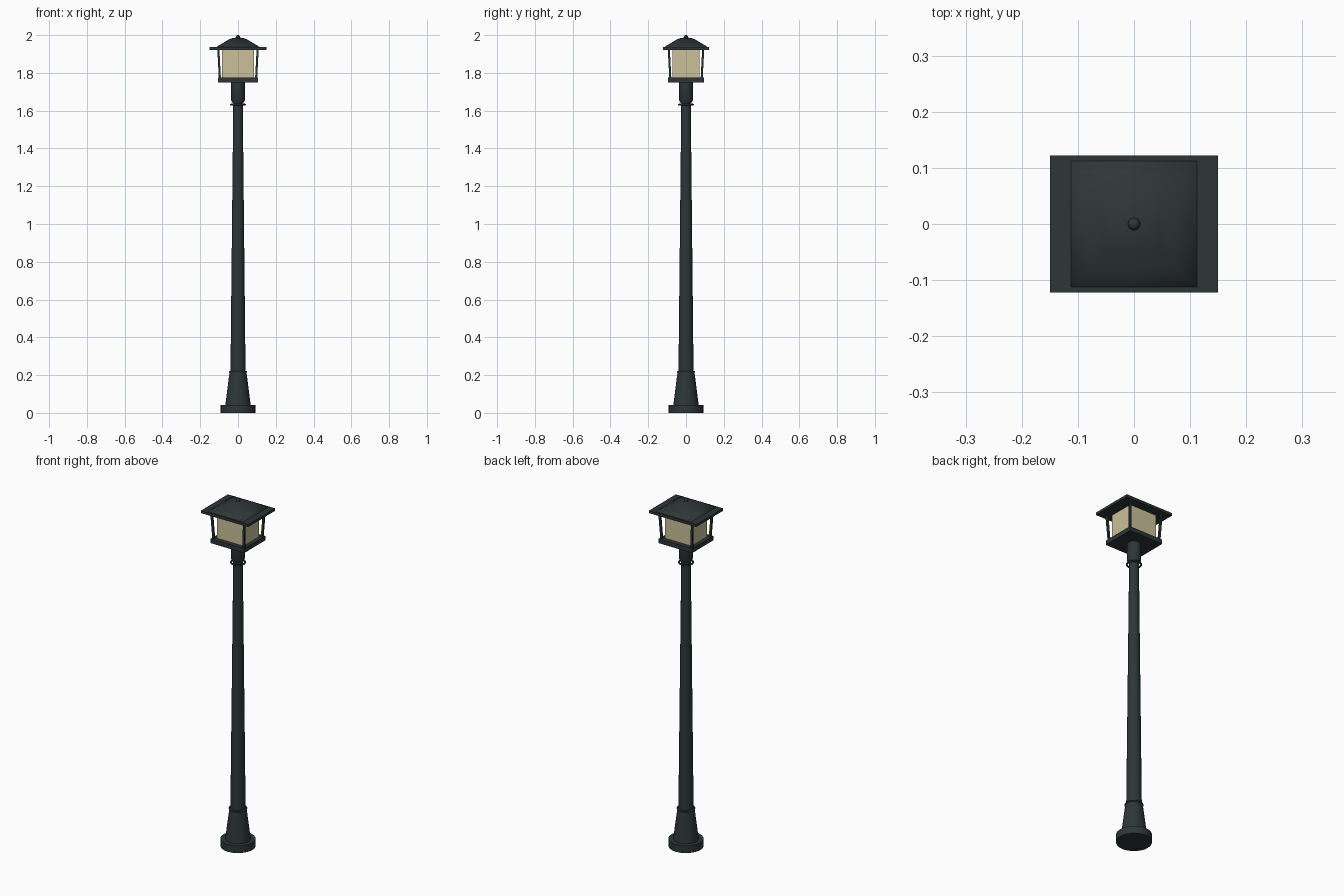
import bpy, bmesh, math
from mathutils import Vector

cube = bpy.data.objects.get("Cube")
if cube:
    bpy.data.objects.remove(cube, do_unlink=True)


def material(name, rgb, rough):
    m = bpy.data.materials.new(name)
    m.use_nodes = True
    m.diffuse_color = (*rgb, 1)
    node = m.node_tree.nodes["Principled BSDF"]
    node.inputs["Base Color"].default_value = (*rgb, 1)
    node.inputs["Roughness"].default_value = rough
    return m


METAL = material("dark green metal", (0.027, 0.037, 0.037), 0.5)
GLASS = material("warm cream glass", (0.60, 0.53, 0.33), 0.4)


def finish(name, bm, mat, smooth=None):
    bmesh.ops.recalc_face_normals(bm, faces=bm.faces)
    mesh = bpy.data.meshes.new(name)
    bm.to_mesh(mesh)
    bm.free()
    mesh.materials.append(mat)
    ob = bpy.data.objects.new(name, mesh)
    bpy.context.collection.objects.link(ob)
    if smooth:
        bpy.ops.object.select_all(action="DESELECT")
        ob.select_set(True)
        bpy.context.view_layer.objects.active = ob
        bpy.ops.object.shade_smooth_by_angle(angle=math.radians(smooth))
    return ob


def lathe(name, profile, sides=24, turn=0, smooth=35):
    """Capped stack of rings from (radius, z) pairs."""
    bm = bmesh.new()
    rings = []
    for r, z in profile:
        angles = [turn + math.tau * i / sides for i in range(sides)]
        rings.append([bm.verts.new((r * math.cos(a), r * math.sin(a), z)) for a in angles])
    for low, high in zip(rings, rings[1:]):
        for i in range(sides):
            j = (i + 1) % sides
            bm.faces.new((low[i], low[j], high[j], high[i]))
    bm.faces.new(rings[0])
    bm.faces.new(rings[-1])
    return finish(name, bm, METAL, smooth)


def box(name, hx, hy, z0, z1, mat):
    bm = bmesh.new()
    bmesh.ops.create_cube(bm, size=1)
    for v in bm.verts:
        v.co = (v.co.x * 2 * hx, v.co.y * 2 * hy, z0 + (v.co.z + 0.5) * (z1 - z0))
    return finish(name, bm, mat)


def collar(name, radius, thick, z):
    bpy.ops.mesh.primitive_torus_add(major_radius=radius, minor_radius=thick,
                                     major_segments=24, minor_segments=8, location=(0, 0, z))
    ob = bpy.context.object
    ob.name = name
    ob.data.materials.append(METAL)
    bpy.ops.object.shade_smooth()


# Foot, flared base and tapering pole
lathe("base_disc", [(0.092, 0), (0.092, 0.042)])
lathe("base_cone", [(0.067, 0.04), (0.045, 0.215)])
lathe("pole", [(0.04, 0.21), (0.025, 1.65)])
lathe("neck", [(0.028, 1.64), (0.036, 1.655), (0.036, 1.755)])
collar("base_collar", 0.044, 0.005, 0.217)
collar("neck_collar", 0.037, 0.005, 1.632)

# Lantern tray, glass and roof plate
box("lantern_tray", 0.107, 0.096, 1.75, 1.775, METAL)
box("lantern_glass", 0.085, 0.071, 1.77, 1.922, GLASS)
box("roof_plate", 0.15, 0.122, 1.921, 1.936, METAL)

# Four corner posts leaning outward
for sx in (-1, 1):
    for sy in (-1, 1):
        side = ("left" if sx > 0 else "right") + ("_back" if sy > 0 else "_front")
        bm = bmesh.new()
        bmesh.ops.create_cube(bm, size=1)
        for v in bm.verts:
            top = v.co.z > 0
            v.co = Vector((sx * (0.104 if top else 0.096) + v.co.x * 0.011,
                           sy * (0.091 if top else 0.083) + v.co.y * 0.011,
                           1.925 if top else 1.77))
        finish("lantern_post_" + side, bm, METAL)

# Square domed roof and finial
corner = math.sqrt(2)
lathe("roof", [(r * corner, z) for r, z in
               [(0.113, 1.935), (0.111, 1.94), (0.075, 1.961), (0.045, 1.979),
                (0.028, 1.985), (0.005, 1.987)]],
      sides=4, turn=math.pi / 4, smooth=100)
lathe("finial", [(0.009, 1.98), (0.011, 1.99), (0.009, 1.997), (0.004, 2.0)], sides=16, smooth=60)
